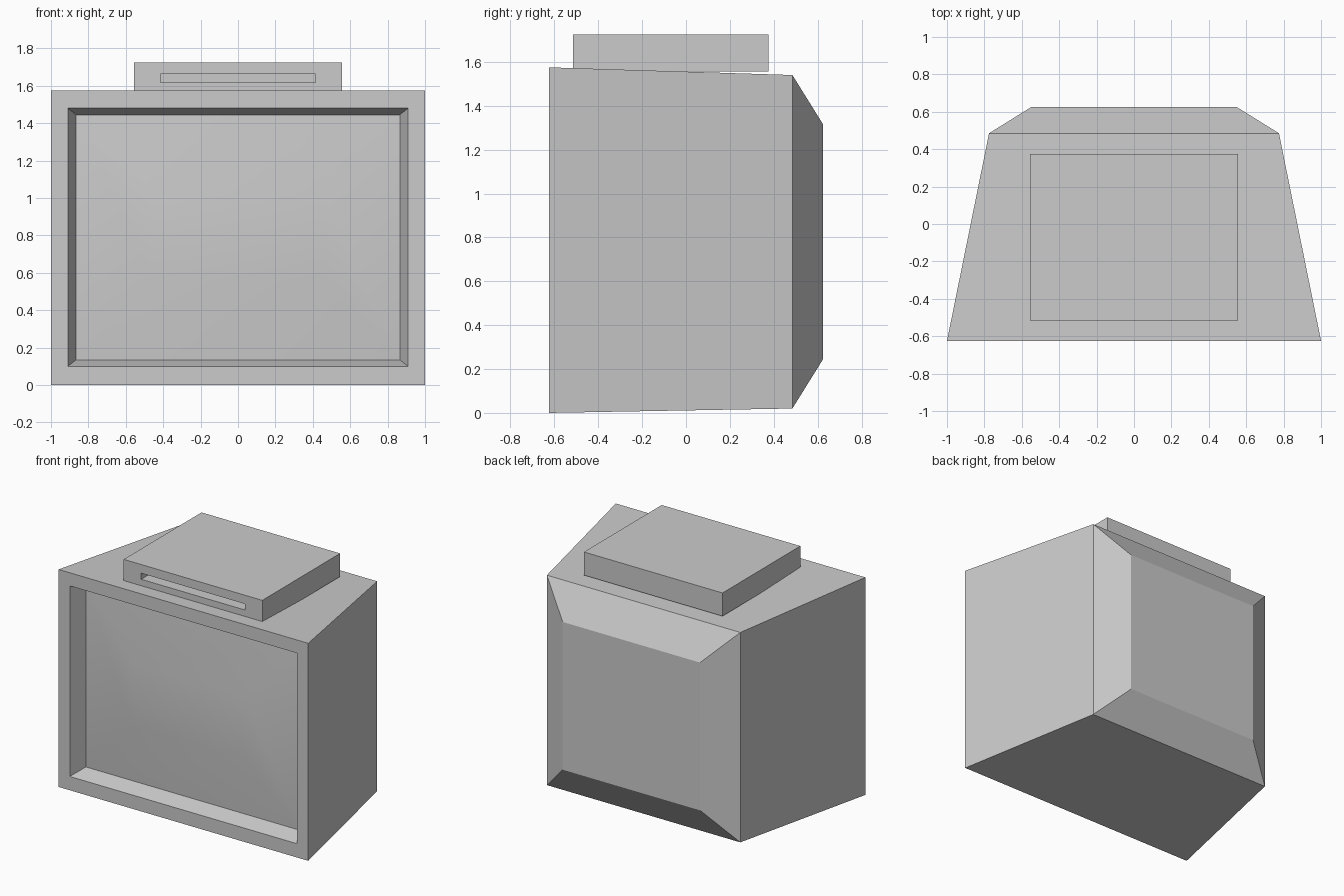
import bpy

if "Cube" in bpy.data.objects:
    bpy.data.objects.remove(bpy.data.objects["Cube"])


def shell(name, rects, cap_first=True, cap_last=True, smooth=False):
    """Skin a run of rectangles (y, half width, bottom z, top z), front inside to back."""
    verts, faces = [], []
    for y, w, z0, z1 in rects:
        verts += [(-w, y, z0), (w, y, z0), (w, y, z1), (-w, y, z1)]
    for i in range(len(rects) - 1):
        for j in range(4):
            k = (j + 1) % 4
            a, b = 4 * i + j, 4 * i + k
            faces.append((b, a, a + 4, b + 4))
    if cap_first:
        faces.append((0, 1, 2, 3))
    if cap_last:
        n = len(verts)
        faces.append((n - 1, n - 2, n - 3, n - 4))
    mesh = bpy.data.meshes.new(name)
    mesh.from_pydata(verts, [], faces)
    for p in mesh.polygons:
        p.use_smooth = smooth
    obj = bpy.data.objects.new(name, mesh)
    bpy.context.collection.objects.link(obj)
    return obj


# Tapered cabinet: recess, front frame, sides and chamfered back
shell("cabinet", [
    (-0.505, 0.865, 0.135, 1.445),
    (-0.625, 0.91, 0.10, 1.48),
    (-0.625, 1.0, 0.0, 1.575),
    (0.485, 0.775, 0.02, 1.54),
    (0.625, 0.55, 0.245, 1.315),
], cap_first=False)

# Bulging glass that closes the recess
shell("screen", [
    (-0.56, 0.45, 0.56, 1.02),
    (-0.505, 0.865, 0.135, 1.445),
], cap_last=False, smooth=True)

# Player box on top with a slot in its front
shell("player_box", [
    (-0.37, 0.415, 1.618, 1.662),
    (-0.515, 0.415, 1.618, 1.662),
    (-0.515, 0.555, 1.557, 1.725),
    (0.375, 0.555, 1.557, 1.725),
])
